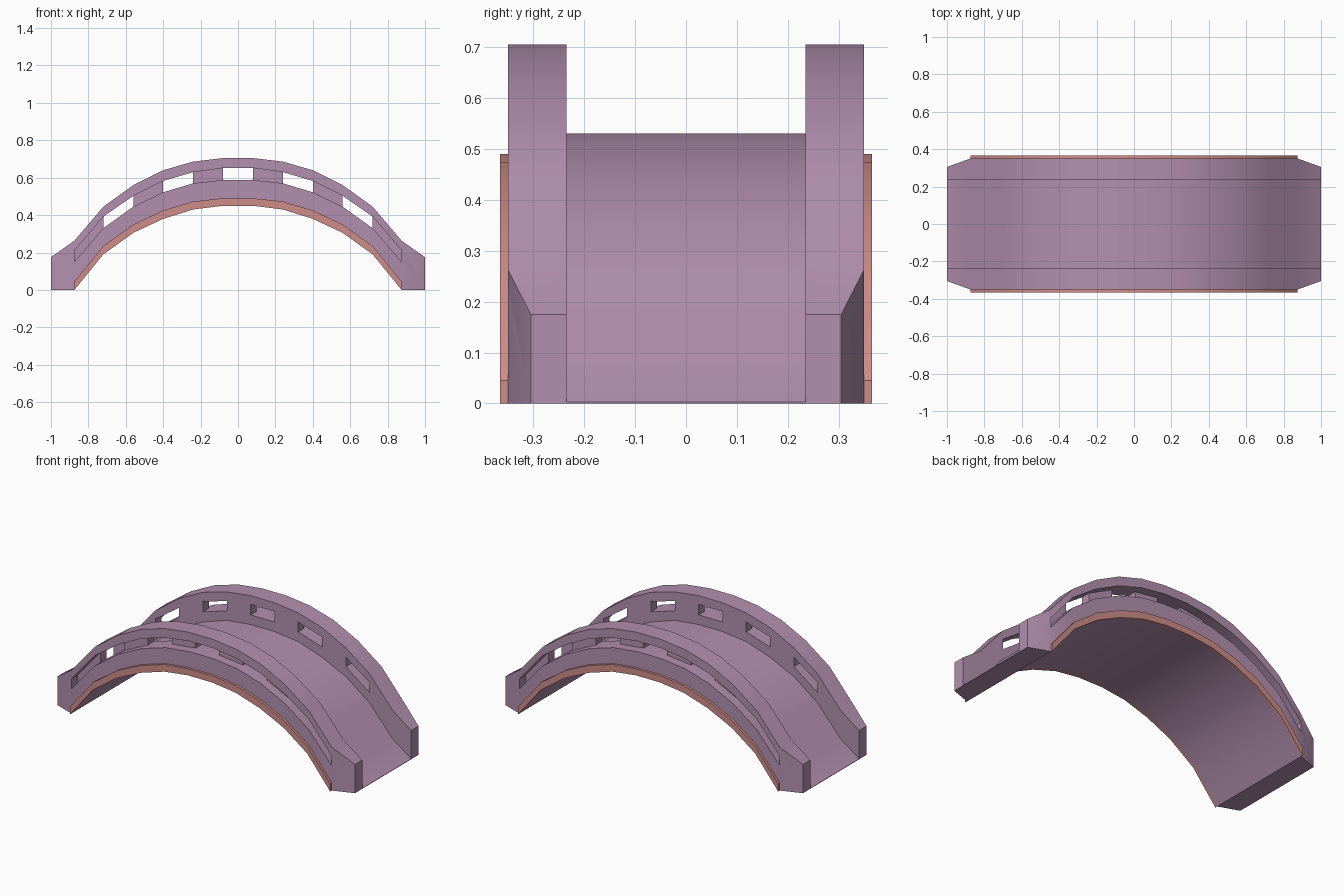
import bpy, bmesh, math

if "Cube" in bpy.data.objects:
    bpy.data.objects.remove(bpy.data.objects["Cube"])

# Half profiles (x = outer to centre), mirrored across x
XS = [0.875, 0.72, 0.56, 0.40, 0.24, 0.08]
ARCH = [0.0, 0.19, 0.305, 0.38, 0.43, 0.45]
TRIM = [0.045, 0.235, 0.35, 0.425, 0.473, 0.49]
DECK = [0.09, 0.268, 0.385, 0.46, 0.512, 0.53]
SILL = [0.15, 0.33, 0.445, 0.522, 0.57, 0.588]
LINTEL = [0.21, 0.392, 0.503, 0.583, 0.63, 0.652]
TOP = [0.263, 0.445, 0.56, 0.64, 0.686, 0.705]


def stations(lo, hi, y0, y1, end=None):
    """Mirrored list of (x, z low, z high, y0, y1); end adds one outer station."""
    half = [(x, a, b, y0, y1) for x, a, b in zip(XS, lo, hi)]
    if end:
        half.insert(0, end)
    return [(-s[0],) + s[1:] for s in half] + half[::-1]


def loft(name, sts):
    """Closed solid through rectangular sections along x."""
    bm = bmesh.new()
    rings = [[bm.verts.new((x, y, z)) for y, z in
              ((y0, a), (y1, a), (y1, b), (y0, b))] for x, a, b, y0, y1 in sts]
    for r, s in zip(rings, rings[1:]):
        for i in range(4):
            j = (i + 1) % 4
            bm.faces.new((r[i], r[j], s[j], s[i]))
    bm.faces.new(rings[0])
    bm.faces.new(rings[-1])
    bmesh.ops.recalc_face_normals(bm, faces=bm.faces)
    me = bpy.data.meshes.new(name)
    bm.to_mesh(me)
    bm.free()
    ob = bpy.data.objects.new(name, me)
    bpy.context.scene.collection.objects.link(ob)
    return ob


def cut(ob, cutter):
    """Subtract the cutter, bake the result, discard the cutter."""
    mod = ob.modifiers.new("cut", 'BOOLEAN')
    mod.operation = 'DIFFERENCE'
    mod.solver = 'EXACT'
    mod.object = cutter
    cutter.hide_render = True
    dg = bpy.context.evaluated_depsgraph_get()
    dg.update()
    me = bpy.data.meshes.new_from_object(ob.evaluated_get(dg))
    ob.modifiers.clear()
    ob.data = me
    bpy.data.objects.remove(cutter)


def finish(ob, mat):
    ob.data.materials.clear()
    ob.data.materials.append(mat)
    bpy.ops.object.select_all(action='DESELECT')
    ob.select_set(True)
    bpy.context.view_layer.objects.active = ob
    bpy.ops.object.shade_smooth_by_angle(angle=math.radians(30))


def material(name, rgb):
    m = bpy.data.materials.new(name)
    m.diffuse_color = (*rgb, 1)
    m.use_nodes = True
    m.node_tree.nodes["Principled BSDF"].inputs["Base Color"].default_value = m.diffuse_color
    return m


stone = material("mauve_stone", (0.45, 0.28, 0.43))
edge = material("pink_edge", (0.62, 0.27, 0.25))

# Bridge body with tapered end posts
body = loft("bridge_body", stations(ARCH, TOP, -0.35, 0.35,
                                    (1.0, 0.0, 0.175, -0.305, 0.305)))

# Walkway channel between the parapets
cut(body, loft("walkway_cutter", stations(DECK, [1.0] * 6, -0.235, 0.235,
                                          (1.1, -0.067, 1.0, -0.235, 0.235))))

# Long groove on the outside of each parapet
for y0, y1 in ((-0.45, -0.293), (0.293, 0.45)):
    cut(body, loft("groove_cutter", stations(SILL, LINTEL, y0, y1)))

# Openings through both parapets, in every other bay
slots = stations(SILL, LINTEL, -0.6, 0.6)
for i in (1, 3, 5, 7, 9):
    cut(body, loft("window_cutter", slots[i:i + 2]))
finish(body, stone)

# Raised edge band along the arch on both sides
for name, y0, y1 in (("front_arch_trim", -0.365, -0.35),
                     ("back_arch_trim", 0.35, 0.365)):
    finish(loft(name, stations(ARCH, TRIM, y0, y1)), edge)
